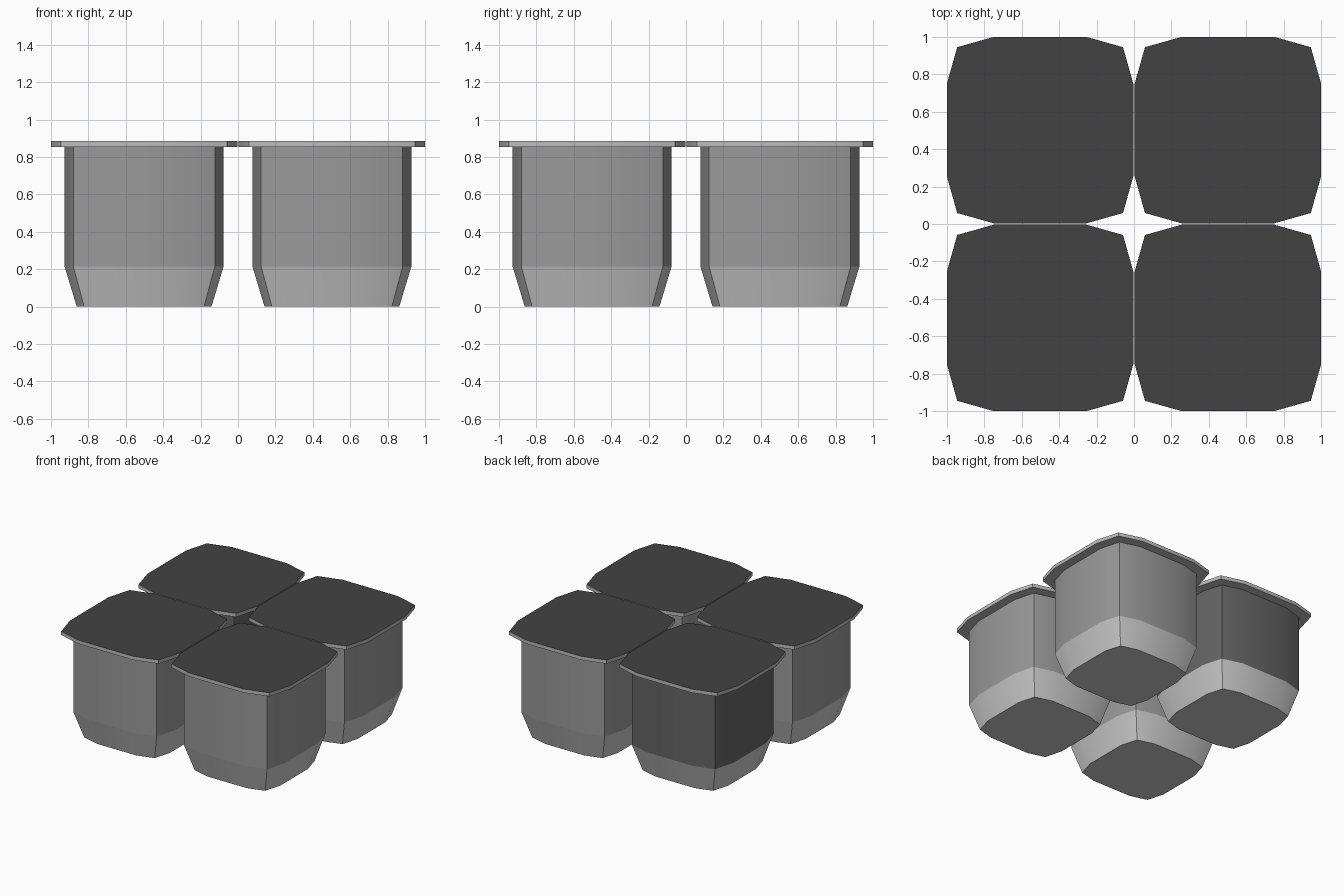
import bpy, bmesh

if "Cube" in bpy.data.objects:
    bpy.data.objects.remove(bpy.data.objects["Cube"])

# Rounded-square outline, half width 0.5
CORNER = [(0.5, 0.25), (0.445, 0.445), (0.25, 0.5)]


def material(name, value):
    mat = bpy.data.materials.new(name)
    mat.diffuse_color = (value, value, value, 1)
    mat.use_nodes = True
    mat.node_tree.nodes["Principled BSDF"].inputs["Base Color"].default_value = mat.diffuse_color
    return mat


BASE = material("base_grey", 0.8)
WALL = material("wall_grey", 0.32)
DARK_WALL = material("dark_wall_grey", 0.13)
RIM = material("rim_grey", 0.5)
TOP = material("lid_top_dark", 0.055)


def outline():
    pts = []
    for cx, cy, order in ((1, 1, 1), (-1, 1, -1), (-1, -1, 1), (1, -1, -1)):
        pts += [(x * cx, y * cy) for x, y in CORNER[::order]]
    return pts


def loft(name, levels, location, band_mats, cap_mat):
    """Stack scaled outlines (scale, z) into a closed solid, one material per band."""
    mesh = bpy.data.meshes.new(name)
    mats = list(dict.fromkeys(band_mats + [cap_mat]))
    for mat in mats:
        mesh.materials.append(mat)
    bm = bmesh.new()
    rings = [[bm.verts.new((x * s, y * s, z)) for x, y in outline()]
             for s, z in levels]
    for a, b, mat in zip(rings, rings[1:], band_mats):
        for i in range(len(a)):
            j = (i + 1) % len(a)
            face = bm.faces.new((a[i], a[j], b[j], b[i]))
            face.material_index = mats.index(mat)
    bm.faces.new(rings[0][::-1]).material_index = 0
    bm.faces.new(rings[-1]).material_index = mats.index(cap_mat)
    bmesh.ops.recalc_face_normals(bm, faces=bm.faces)
    bm.to_mesh(mesh)
    bm.free()
    obj = bpy.data.objects.new(name, mesh)
    obj.location = location
    bpy.context.collection.objects.link(obj)
    bpy.ops.object.select_all(action='DESELECT')
    obj.select_set(True)
    bpy.context.view_layer.objects.active = obj
    bpy.ops.object.shade_smooth_by_angle(angle=0.285)


# Four tapered cups in a square, each with an overhanging dark-topped lid
for row, y in (("front", -0.502), ("back", 0.502)):
    for side, x in (("left", -0.502), ("right", 0.502)):
        wall = DARK_WALL if (row, side) == ("back", "left") else WALL
        loft(f"cup_{row}_{side}", [(0.72, 0), (0.85, 0.215), (0.85, 0.855)],
             (x, y, 0), [BASE, wall], wall)
        loft(f"lid_{row}_{side}", [(0.996, 0.855), (0.996, 0.885)],
             (x, y, 0), [RIM], TOP)
